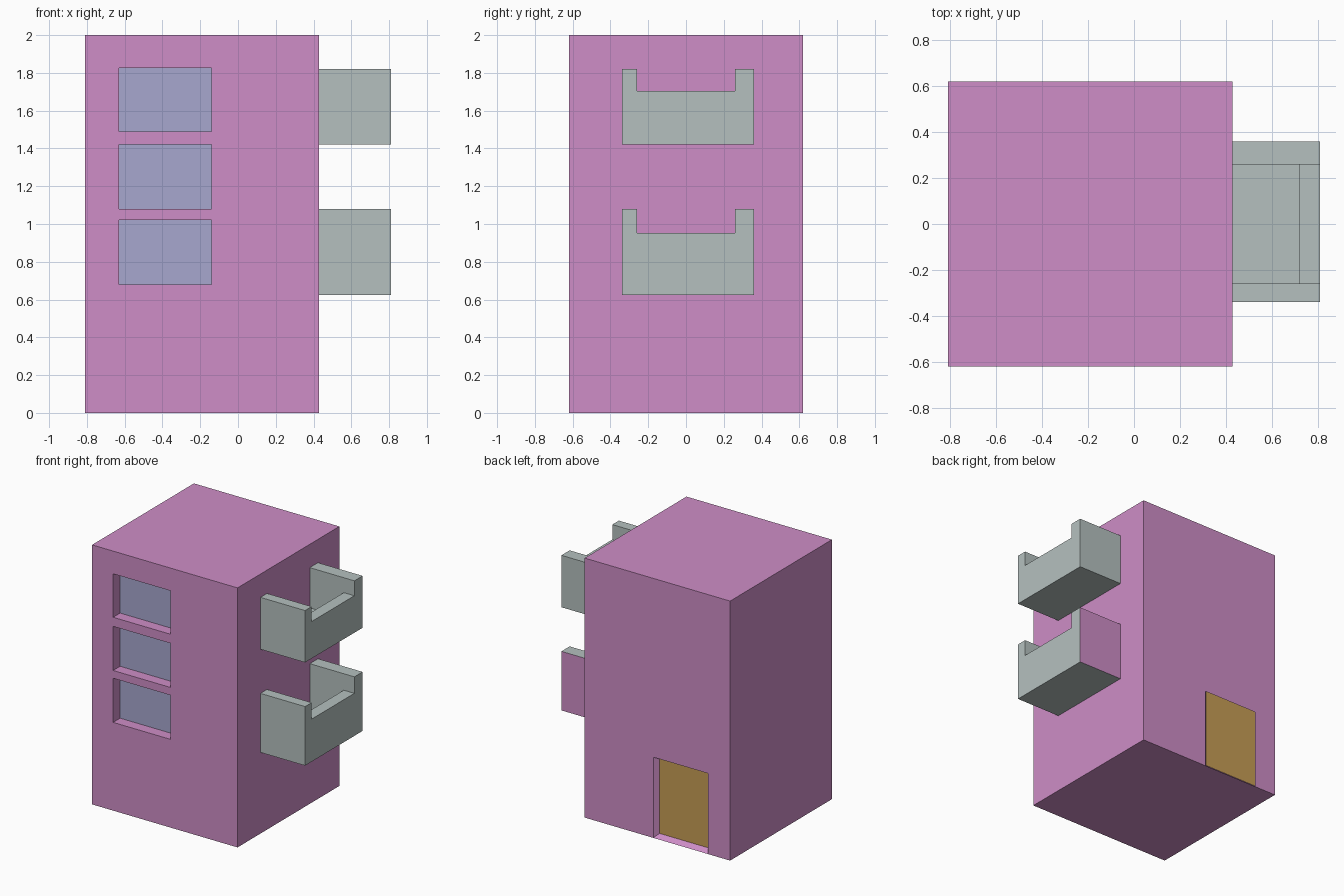
import bpy
import bmesh
from mathutils import Vector

cube = bpy.data.objects.get("Cube")
if cube:
    bpy.data.objects.remove(cube, do_unlink=True)


def material(name, rgb):
    m = bpy.data.materials.new(name)
    m.use_nodes = True
    m.diffuse_color = (*rgb, 1)
    bsdf = next(n for n in m.node_tree.nodes if n.type == 'BSDF_PRINCIPLED')
    bsdf.inputs["Base Color"].default_value = (*rgb, 1)
    return m


PINK = material("pink wall", (0.62, 0.27, 0.57))
BLUE = material("blue glass", (0.39, 0.39, 0.62))
GOLD = material("gold door", (0.57, 0.34, 0.09))
GREY = material("grey balcony", (0.46, 0.53, 0.52))


def finish(bm, name, mats):
    mesh = bpy.data.meshes.new(name)
    bm.normal_update()
    bm.to_mesh(mesh)
    bm.free()
    for m in mats:
        mesh.materials.append(m)
    obj = bpy.data.objects.new(name, mesh)
    bpy.context.collection.objects.link(obj)


def extruded(points, direction):
    """Solid made by sweeping a closed polygon along a direction."""
    bm = bmesh.new()
    face = bm.faces.new([bm.verts.new(p) for p in points])
    new = bmesh.ops.extrude_face_region(bm, geom=[face], use_keep_orig=True)["geom"]
    bmesh.ops.translate(bm, vec=direction,
                        verts=[v for v in new if isinstance(v, bmesh.types.BMVert)])
    bmesh.ops.recalc_face_normals(bm, faces=bm.faces[:])
    return bm


def cut(bm, test, axis, values):
    """Split only the faces that pass the test, at the given coordinates."""
    for value in values:
        bm.normal_update()
        faces = [f for f in bm.faces if test(f)]
        edges = {e for f in faces for e in f.edges}
        verts = {v for f in faces for v in f.verts}
        co, no = Vector(), Vector()
        co[axis], no[axis] = value, 1
        bmesh.ops.bisect_plane(bm, geom=faces + list(edges) + list(verts),
                               plane_co=co, plane_no=no, dist=1e-5)


def push(bm, test, offset, index):
    """Push the faces that pass the test and colour their new ends."""
    bm.normal_update()
    faces = [f for f in bm.faces if test(f)]
    for f in bmesh.ops.extrude_discrete_faces(bm, faces=faces)["faces"]:
        f.material_index = index
        bmesh.ops.translate(bm, vec=offset, verts=f.verts[:])


# Tower block with recessed windows and door
X0, X1, Y, TOP = -0.81, 0.43, 0.62, 2.0
tower = extruded([(X0, -Y, 0), (X1, -Y, 0), (X1, Y, 0), (X0, Y, 0)], (0, 0, TOP))


def is_front(f):
    return f.normal.y < -0.9


def is_back(f):
    return f.normal.y > 0.9


# Three windows in a column
win_x = (-0.63, -0.14)
win_z = [(0.68, 1.02), (1.08, 1.42), (1.49, 1.825)]
cut(tower, is_front, 0, win_x)
cut(tower, is_front, 2, [z for pair in win_z for z in pair])


def is_window(f):
    c = f.calc_center_median()
    return (is_front(f) and win_x[0] < c.x < win_x[1]
            and any(a < c.z < b for a, b in win_z))


push(tower, is_window, (0, 0.085, 0), 1)

# Back door, sunk at a slant
door_x, door_top = (-0.62, -0.155), 0.622
cut(tower, is_back, 0, door_x)
cut(tower, is_back, 2, [door_top])


def is_door(f):
    c = f.calc_center_median()
    return (is_back(f) and c.y > Y - 0.01
            and door_x[0] < c.x < door_x[1] and c.z < door_top)


push(tower, is_door, (-0.03, -0.033, 0.03), 2)
finish(tower, "tower", [PINK, BLUE, GOLD])


# Balconies: notched profile with a sunken floor
def balcony(name, bottom, rail, top, pink_side):
    back, front, lip = X1 - 0.01, 0.81, 0.72
    y0, y1, inner = -0.34, 0.36, 0.26
    outline = [(y0, bottom), (y1, bottom), (y1, top), (inner, top),
               (inner, rail), (-inner, rail), (-inner, top), (y0, top)]
    bm = extruded([(back, y, z) for y, z in outline], (front - back, 0, 0))

    def is_notch(f):
        return f.normal.z > 0.9 and abs(f.calc_center_median().z - rail) < 0.01

    cut(bm, is_notch, 0, [lip])
    push(bm, lambda f: is_notch(f) and f.calc_center_median().x < lip,
         (0, 0, bottom + 0.09 - rail), 0)
    bm.normal_update()
    if pink_side:
        for f in bm.faces:
            if f.normal.y > 0.9 and f.calc_center_median().y > inner + 0.05:
                f.material_index = 1
    finish(bm, name, [GREY, PINK])


balcony("upper_balcony", 1.42, 1.705, 1.82, False)
balcony("lower_balcony", 0.625, 0.953, 1.08, True)
